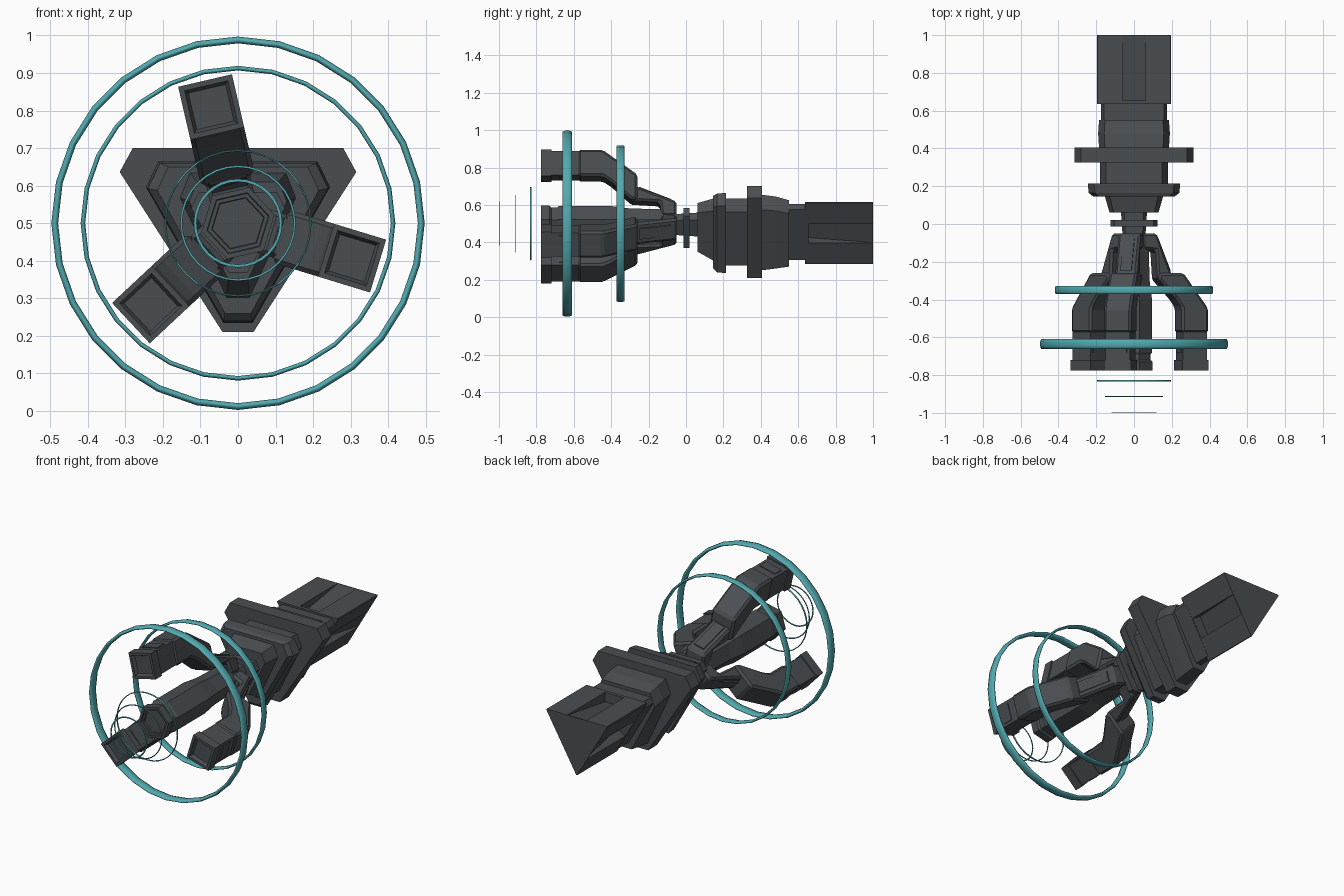
import bpy, bmesh, math
from mathutils import Matrix

if "Cube" in bpy.data.objects:
    bpy.data.objects.remove(bpy.data.objects["Cube"])

CZ = 0.5  # height of the long axis


def material(name, rgb):
    m = bpy.data.materials.new(name)
    m.diffuse_color = (*rgb, 1)
    m.use_nodes = True
    m.node_tree.nodes["Principled BSDF"].inputs["Base Color"].default_value = m.diffuse_color
    return m


DARK = material("dark grey metal", (0.068, 0.076, 0.083))
TEAL = material("teal glow", (0.085, 0.40, 0.43))


def finish(bm, name, mat, matrix=None, bevel=0, smooth=False):
    bmesh.ops.recalc_face_normals(bm, faces=bm.faces)
    if bevel:
        sharp = [e for e in bm.edges if len(e.link_faces) == 2 and e.calc_face_angle() > 0.5]
        bmesh.ops.bevel(bm, geom=sharp, offset=bevel, segments=1, affect='EDGES', clamp_overlap=True)
    if matrix:
        bm.transform(matrix)
    for f in bm.faces:
        f.smooth = smooth
    me = bpy.data.meshes.new(name)
    bm.to_mesh(me)
    bm.free()
    me.materials.append(mat)
    ob = bpy.data.objects.new(name, me)
    bpy.context.collection.objects.link(ob)
    return ob


def loft(bm, rings):
    """Closed solid through rings of points."""
    vs = [[bm.verts.new(p) for p in r] for r in rings]
    n = len(vs[0])
    for a, b in zip(vs, vs[1:]):
        for i in range(n):
            bm.faces.new((a[i], a[(i + 1) % n], b[(i + 1) % n], b[i]))
    return bm.faces.new(vs[0]), bm.faces.new(vs[-1])


def tri_section(y, hw, top, bot, cut=0.13):
    """Downward triangle with cut corners."""
    s = top - cut * (top - bot)
    c = cut * hw
    return [(-hw + c * .85, y, top), (hw - c * .85, y, top), (hw, y, s),
            (c, y, bot), (-c, y, bot), (-hw, y, s)]


def tri_part(name, *sections, cut=0.13, bevel=0):
    bm = bmesh.new()
    loft(bm, [tri_section(*s, cut=cut) for s in sections])
    return finish(bm, name, DARK, bevel=bevel)


def side_part(name, profile, width, matrix, bevel=0.0):
    """Extrude a (y, radius) profile sideways."""
    bm = bmesh.new()
    loft(bm, [[(s * width / 2, y, r) for y, r in profile] for s in (-1, 1)])
    return finish(bm, name, DARK, matrix, bevel)


def turn(deg, cz=CZ):
    return Matrix.Translation((0, 0, cz)) @ Matrix.Rotation(math.radians(deg), 4, 'Y')


# body, front to back
tri_part("neck_shaft", (-0.07, 0.06, 0.55, 0.44), (0.08, 0.07, 0.56, 0.43), cut=0.3)
tri_part("neck_disc", (-0.014, 0.125, 0.583, 0.369), (0.02, 0.125, 0.583, 0.369), cut=0.2)
tri_part("body_nose", (0.062, 0.13, 0.61, 0.35), (0.15, 0.155, 0.635, 0.30), cut=0.2)
tri_part("front_collar", (0.145, 0.215, 0.65, 0.26), (0.165, 0.24, 0.66, 0.24),
         (0.215, 0.245, 0.665, 0.235), cut=0.16)
tri_part("body_waist", (0.21, 0.18, 0.635, 0.275), (0.33, 0.18, 0.635, 0.275), cut=0.2)
tri_part("flange", (0.325, 0.315, 0.70, 0.21), (0.405, 0.315, 0.70, 0.21))
tri_part("body_middle", (0.40, 0.185, 0.655, 0.25), (0.48, 0.19, 0.645, 0.26),
         (0.55, 0.185, 0.625, 0.27), cut=0.2)
tri_part("body_link", (0.54, 0.175, 0.605, 0.305), (0.65, 0.175, 0.605, 0.305), cut=0.1)

# tail: sharp triangle with a ramped groove cut in each side
tail = tri_part("tail", (0.635, 0.195, 0.615, 0.283), (1.0, 0.195, 0.615, 0.283), cut=0.015)
cutters = []
for k in range(3):
    cut = side_part("groove_cutter", [(0.655, 0.055), (0.655, 0.16), (0.999, 0.16), (0.999, 0.108)],
                    0.12, turn(120 * k, 0.505))
    cut.hide_render = True
    mod = tail.modifiers.new("groove", 'BOOLEAN')
    mod.operation, mod.solver, mod.object = 'DIFFERENCE', 'EXACT', cut
    cutters.append(cut)
bpy.context.view_layer.update()
carved = bpy.data.meshes.new_from_object(tail.evaluated_get(bpy.context.evaluated_depsgraph_get()))
tail.modifiers.clear()
tail.data = carved
for c in cutters:
    bpy.data.objects.remove(c)


# long hexagonal central barrel with a stepped muzzle
def hexa(y, r):
    return [(r * math.sin(math.radians(60 * i)), y, r * math.cos(math.radians(60 * i))) for i in range(6)]


bm = bmesh.new()
loft(bm, [hexa(*s) for s in [(-0.05, 0.065), (-0.13, 0.08), (-0.30, 0.085), (-0.40, 0.098),
                             (-0.68, 0.098), (-0.69, 0.09), (-0.72, 0.09), (-0.73, 0.1),
                             (-0.775, 0.1), (-0.775, 0.085), (-0.765, 0.083), (-0.765, 0.072),
                             (-0.755, 0.07)]])
finish(bm, "barrel", DARK, turn(17))

# three claw arms
for k in range(3):
    M = turn(-13 + 120 * k)
    side_part(f"upper_arm_{k}", [(-0.05, 0.11), (-0.26, 0.19), (-0.30, 0.19), (-0.30, 0.115),
                                 (-0.14, 0.105), (-0.13, 0.03), (-0.05, 0.03)], 0.12, M, 0.012)
    side_part(f"arm_spine_{k}", [(-0.08, 0.10), (-0.08, 0.128), (-0.25, 0.195), (-0.25, 0.15)],
              0.06, M)
    side_part(f"elbow_{k}", [(-0.26, 0.12), (-0.26, 0.255), (-0.37, 0.335), (-0.445, 0.39),
                             (-0.577, 0.39), (-0.577, 0.245), (-0.445, 0.245), (-0.40, 0.215),
                             (-0.29, 0.115)], 0.147, M, 0.012)
    side_part(f"wrist_{k}", [(-0.57, 0.252), (-0.57, 0.383), (-0.73, 0.383), (-0.73, 0.252)],
              0.132, M)
    side_part(f"wrist_rib_{k}", [(-0.62, 0.248), (-0.62, 0.388), (-0.68, 0.388), (-0.68, 0.248)],
              0.10, M)
    # fingertip block with recessed front
    bm = bmesh.new()
    w, lo, hi = 0.0735, 0.245, 0.39
    front, _ = loft(bm, [[(-w, y, lo), (w, y, lo), (w, y, hi), (-w, y, hi)] for y in (-0.775, -0.72)])
    bmesh.ops.recalc_face_normals(bm, faces=bm.faces)
    bmesh.ops.inset_region(bm, faces=[front], thickness=0.02)
    bmesh.ops.inset_region(bm, faces=[front], thickness=0.012, depth=-0.02)
    finish(bm, f"fingertip_{k}", DARK, M)


# teal rings: name, y, outer radius, axial half size, radial half size, sides
def ring(name, y, outer, ax, rad, sides):
    bm = bmesh.new()
    loops = []
    for i in range(sides):
        a = 2 * math.pi * i / sides
        loop = []
        for j in range(8):
            b = 2 * math.pi * (j + 0.5) / 8
            r = outer - rad + rad * math.sin(b) / math.cos(math.pi / 8)
            loop.append(bm.verts.new((r * math.sin(a), y + ax * math.cos(b) / math.cos(math.pi / 8),
                                      r * math.cos(a))))
        loops.append(loop)
    for i in range(sides):
        p, q = loops[i], loops[(i + 1) % sides]
        for j in range(8):
            bm.faces.new((p[j], p[(j + 1) % 8], q[(j + 1) % 8], q[j]))
    finish(bm, name, TEAL, Matrix.Translation((0, 0, CZ)), smooth=True)


ring("large_ring", -0.635, 0.497, 0.026, 0.009, 28)
ring("second_ring", -0.35, 0.419, 0.021, 0.006, 28)
ring("small_ring_back", -0.83, 0.196, 0.005, 0.0025, 32)
ring("small_ring_middle", -0.913, 0.154, 0.0025, 0.003, 32)
ring("small_ring_front", -0.999, 0.118, 0.001, 0.004, 32)
